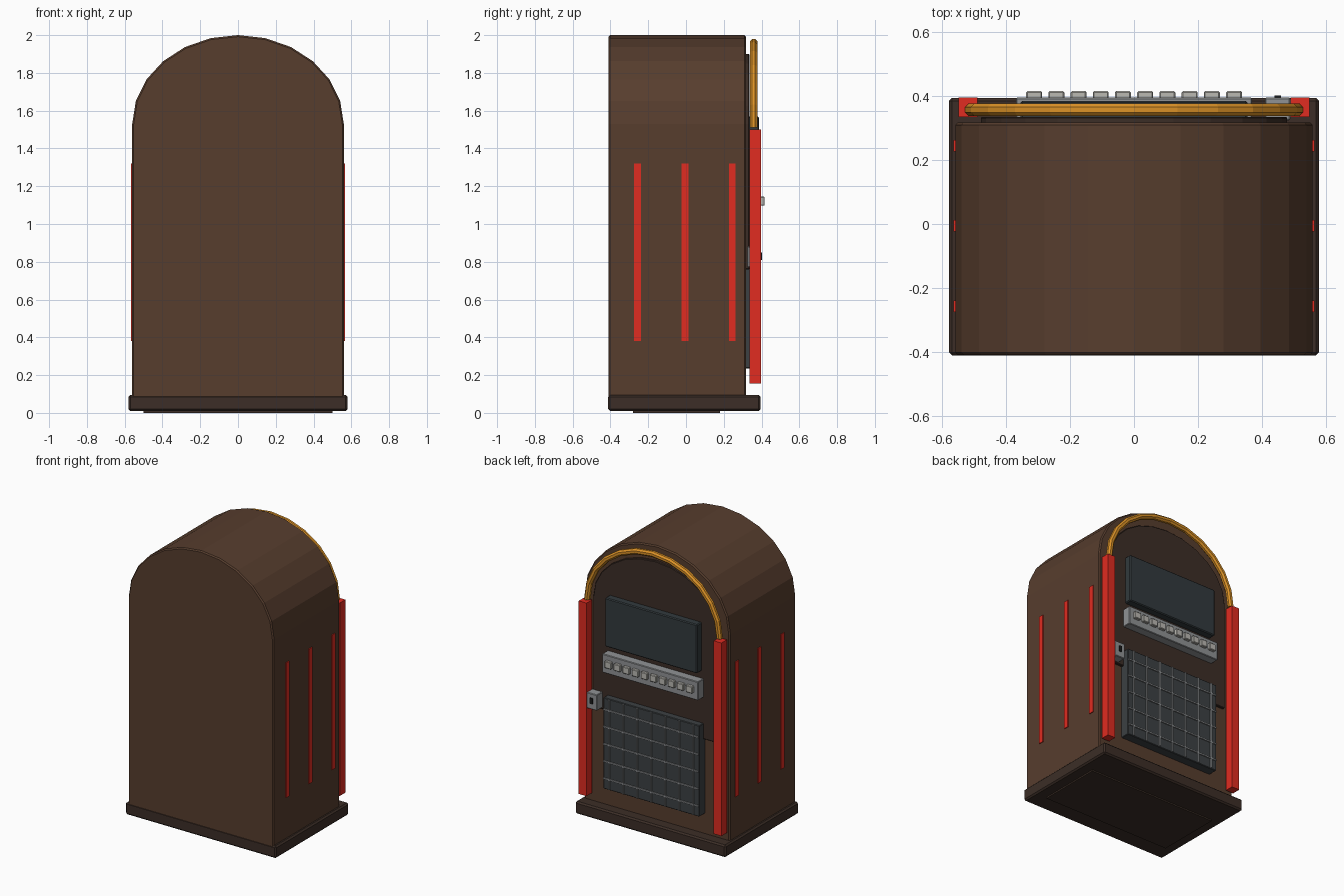
import bpy, bmesh, math
from mathutils import Vector

if "Cube" in bpy.data.objects:
    bpy.data.objects.remove(bpy.data.objects["Cube"])


def mat(name, r, g, b):
    m = bpy.data.materials.new(name)
    m.diffuse_color = (r, g, b, 1)
    m.use_nodes = True
    m.node_tree.nodes["Principled BSDF"].inputs["Base Color"].default_value = m.diffuse_color
    return m


BROWN = mat("brown", .095, .047, .027)
DARK = mat("dark_brown", .045, .027, .020)
RED = mat("red", .75, .025, .015)
GOLD = mat("gold", .72, .29, .02)
GLASS = mat("glass", .032, .042, .047)
CLOTH = mat("cloth", .045, .052, .056)
METAL = mat("metal", .28, .29, .30)
BUTTON = mat("button", .50, .49, .45)
BLACK = mat("black", .01, .01, .01)


def finish(bm, name, material, bevel=0):
    bmesh.ops.recalc_face_normals(bm, faces=bm.faces)
    me = bpy.data.meshes.new(name)
    bm.to_mesh(me)
    bm.free()
    me.materials.append(material)
    ob = bpy.data.objects.new(name, me)
    bpy.context.collection.objects.link(ob)
    if bevel:
        b = ob.modifiers.new("bevel", 'BEVEL')
        b.width, b.segments, b.limit_method = bevel, 1, 'ANGLE'
        b.angle_limit = math.radians(40)
    return ob


def box(name, x, y, z, material, bevel=0):
    """Box from (min, max) ranges."""
    bm = bmesh.new()
    bmesh.ops.create_cube(bm, size=1)
    for v in bm.verts:
        v.co = [sum(r) / 2 + c * (r[1] - r[0]) for c, r in zip(v.co, (x, y, z))]
    return finish(bm, name, material, bevel)


def arc(rx, rz, spring, n=12):
    return [(rx * math.cos(math.pi * i / n), spring + rz * math.sin(math.pi * i / n))
            for i in range(n + 1)]


def arch_slab(name, rx, rz, spring, bottom, y0, y1, material, bevel):
    bm = bmesh.new()
    pts = [(rx, bottom)] + arc(rx, rz, spring) + [(-rx, bottom)]
    face = bm.faces.new([bm.verts.new((x, y0, z)) for x, z in pts])
    ext = bmesh.ops.extrude_face_region(bm, geom=[face])
    for v in ext["geom"]:
        if isinstance(v, bmesh.types.BMVert):
            v.co.y = y1
    return finish(bm, name, material, bevel)


def arch_tube(name, rx, rz, spring, y, r, material, sides=8):
    bm = bmesh.new()
    rings = []
    for i, (x, z) in enumerate(arc(rx, rz, spring)):
        t = math.pi * i / 12
        out = Vector((rz * math.cos(t), 0, rx * math.sin(t))).normalized()
        ring = []
        for k in range(sides):
            a = 2 * math.pi * (k + .5) / sides
            ring.append(bm.verts.new(Vector((x, y, z)) + out * r * math.cos(a)
                                     + Vector((0, r * math.sin(a), 0))))
        rings.append(ring)
    for a, b in zip(rings, rings[1:]):
        for k in range(sides):
            j = (k + 1) % sides
            bm.faces.new((a[k], a[j], b[j], b[k]))
    bm.faces.new(rings[0])
    bm.faces.new(rings[-1])
    return finish(bm, name, material)


# cabinet and plinth
arch_slab("cabinet", .56, .47, 1.53, .06, -.41, .318, BROWN, .008)
box("plinth", (-.58, .58), (-.412, .395), (.01, .095), DARK, .01)
box("foot_plate", (-.5, .5), (-.28, .18), (0, .015), DARK)

# raised front panel and glowing arch
arch_slab("front_panel", .48, .37, 1.53, .76, .31, .336, DARK, .004)
arch_tube("arch_light", .51, .45, 1.51, .358, .021, GOLD)

# columns and side strips
for s, side in ((1, "right"), (-1, "left")):
    box("column_" + side, sorted((s * .49, s * .55)), (.335, .396), (.155, 1.5), RED)
    for i in range(3):
        y = -.257 + .251 * i
        box(f"side_strip_{side}_{i + 1}", sorted((s * .55, s * .566)),
            (y - .018, y + .018), (.38, 1.32), RED)

# display window
box("display_window", (-.355, .355), (.325, .386), (1.23, 1.57), GLASS, .006)

# selector strip with buttons
box("selector_strip", (-.37, .37), (.325, .396), (1.05, 1.18), METAL, .004)
for i in range(10):
    x = -.313 + .0696 * i
    box(f"button_{i + 1}", (x - .025, x + .025), (.39, .416), (1.097, 1.145), BUTTON, .004)

# coin plate
box("coin_plate", (.41, .49), (.325, .396), (.77, .88), METAL, .004)
box("coin_slot", (.44, .46), (.39, .403), (.81, .85), BLACK)

# speaker grille
box("speaker_cloth", (-.37, .37), (.31, .382), (.235, .87), CLOTH, .004)
for i in range(7):
    x = -.324 + .108 * i
    box(f"grille_upright_{i + 1}", (x - .005, x + .005), (.378, .391), (.24, .865), METAL)
for i in range(5):
    z = .31 + .12 * i
    box(f"grille_rail_{i + 1}", (-.365, .365), (.378, .39), (z - .005, z + .005), METAL)
